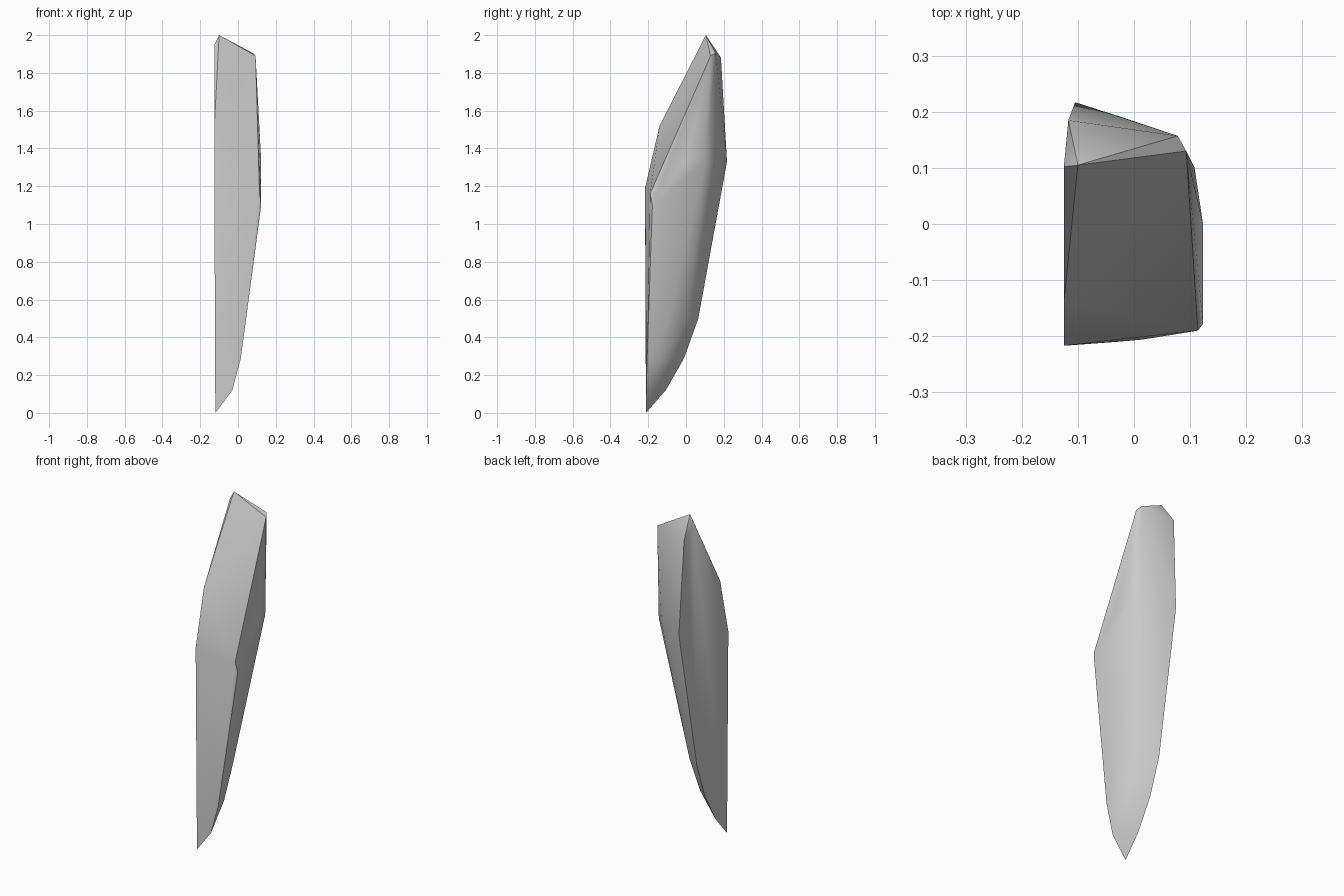
import bpy
import bmesh
import math

cube = bpy.data.objects.get("Cube")
if cube:
    bpy.data.objects.remove(cube, do_unlink=True)

# Stone colour
stone = bpy.data.materials.new("pale_grey_stone")
stone.use_nodes = True
colour = (0.6, 0.6, 0.6, 1)
stone.diffuse_color = colour
stone.node_tree.nodes["Principled BSDF"].inputs["Base Color"].default_value = colour

# Cross-sections of the shard: height, then (x, y) corners
flat_side = -0.125
tip = [(-0.12, -0.212, 0.0)]
sections = [
    (0.12, [(-0.03, -0.21), (-0.05, -0.17), (-0.118, -0.107)]),
    (0.29, [(0.015, -0.206), (0.0, -0.13), (-0.05, -0.06), (-0.118, -0.01)]),
    (0.5, [(0.041, -0.2), (0.03, -0.09), (-0.03, 0.01), (-0.117, 0.065)]),
    (1.33, [(0.123, 0.0), (0.108, 0.1), (0.055, 0.15), (-0.03, 0.193), (-0.105, 0.217)]),
]
back_shell = [(x, y, z) for z, ring in sections for x, y in ring]

# Edges of the broad front face and the flat side
front_edges = [(flat_side, -0.217, 1.19), (flat_side, -0.14, 1.52),
               (0.123, -0.178, 1.1), (0.114, -0.19, 1.16)]

# Slanted top facet
crown = [(-0.1, 0.105, 2.0), (flat_side, 0.102, 1.95), (-0.117, 0.185, 1.88),
         (0.078, 0.157, 1.905), (0.093, 0.13, 1.89)]

# Wrap the corners into one solid shard
bm = bmesh.new()
for corner in tip + back_shell + front_edges + crown:
    bm.verts.new(corner)
hull = bmesh.ops.convex_hull(bm, input=bm.verts[:])
loose = [v for v in bm.verts if not v.link_faces]
bmesh.ops.delete(bm, geom=loose, context="VERTS")
bmesh.ops.recalc_face_normals(bm, faces=bm.faces[:])
mesh = bpy.data.meshes.new("stone_shard")
bm.to_mesh(mesh)
bm.free()
mesh.materials.append(stone)
shard = bpy.data.objects.new("stone_shard", mesh)
bpy.context.collection.objects.link(shard)

# Smooth rounded shell, crisp fracture edges
bpy.ops.object.select_all(action="DESELECT")
shard.select_set(True)
bpy.context.view_layer.objects.active = shard
bpy.ops.object.shade_smooth_by_angle(angle=math.radians(35))
